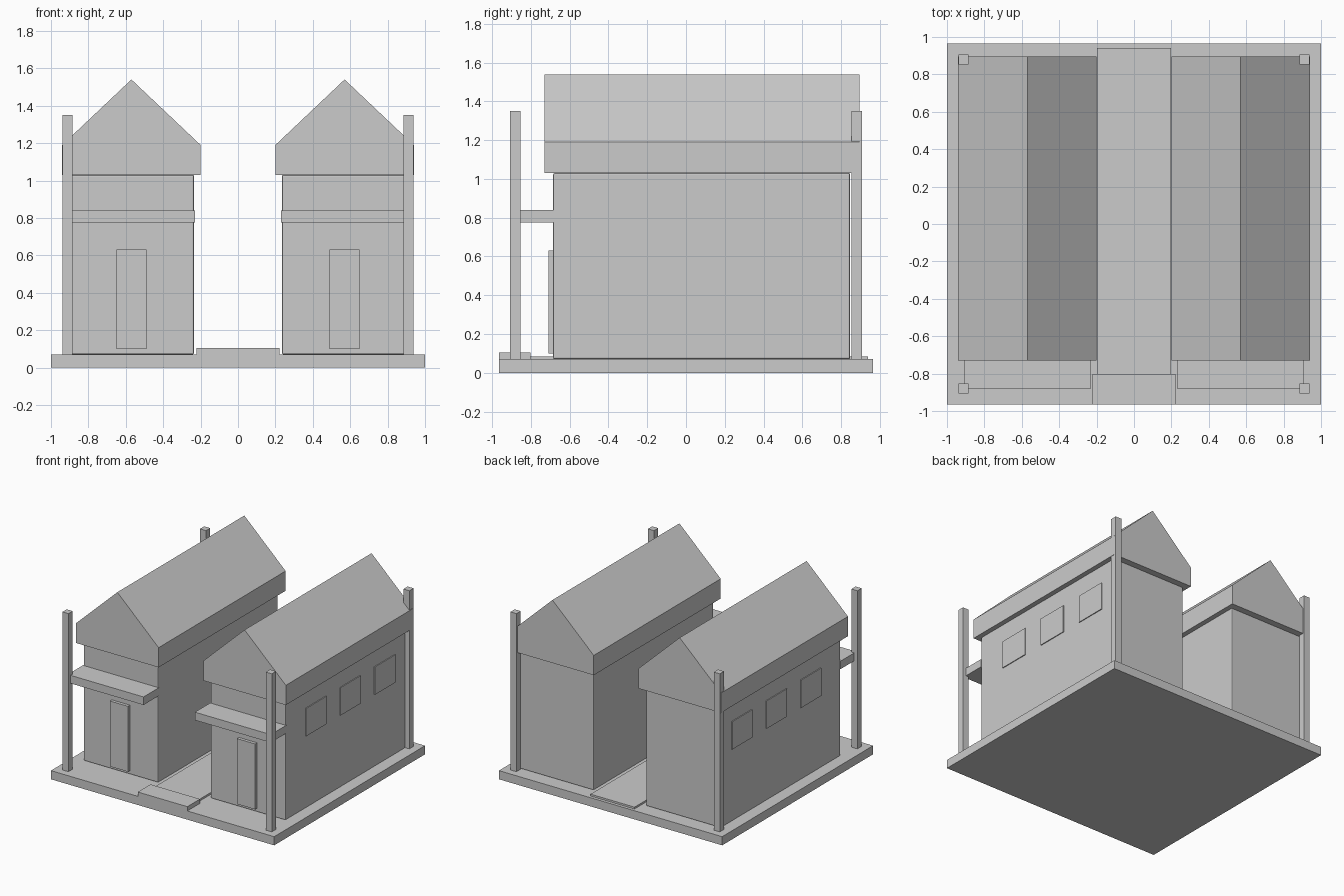
import bpy
import bmesh

if "Cube" in bpy.data.objects:
    bpy.data.objects.remove(bpy.data.objects["Cube"])


def add_mesh(name, bm):
    bmesh.ops.recalc_face_normals(bm, faces=bm.faces)
    mesh = bpy.data.meshes.new(name)
    bm.to_mesh(mesh)
    bm.free()
    obj = bpy.data.objects.new(name, mesh)
    bpy.context.collection.objects.link(obj)
    return obj


def prism(name, profile, y0, y1):
    """Extrude an x/z profile from y0 to y1."""
    bm = bmesh.new()
    face = bm.faces.new([bm.verts.new((x, y0, z)) for x, z in profile])
    ext = bmesh.ops.extrude_face_region(bm, geom=[face])["geom"]
    verts = [v for v in ext if isinstance(v, bmesh.types.BMVert)]
    bmesh.ops.translate(bm, vec=(0, y1 - y0, 0), verts=verts)
    return add_mesh(name, bm)


def box(name, xs, ys, zs, bevel=0):
    x0, x1 = sorted(xs)
    obj = prism(name, [(x0, zs[0]), (x1, zs[0]), (x1, zs[1]), (x0, zs[1])], *ys)
    if bevel:
        mod = obj.modifiers.new("edge_bevel", 'BEVEL')
        mod.width = bevel
        mod.segments = 2
    return obj


# Ground slab, central walkway and entrance step
box("base_slab", (-1, 1), (-0.965, 0.965), (0, 0.07))
box("walkway", (-0.197, 0.197), (-0.94, 0.94), (0.07, 0.085))
box("entrance_step", (-0.222, 0.222), (-0.965, -0.803), (0.07, 0.105))

for side, s in (("left", -1), ("right", 1)):
    # Building walls with softened edges
    box(f"{side}_walls", (0.235 * s, 0.905 * s), (-0.685, 0.847), (0.07, 1.03), 0.008)

    # Gable roof with deep eaves
    prism(f"{side}_roof",
          [(0.2 * s, 1.03), (0.94 * s, 1.03), (0.94 * s, 1.19),
           (0.57 * s, 1.54), (0.2 * s, 1.19)], -0.73, 0.895)

    # Front door and canopy
    box(f"{side}_door", (0.488 * s, 0.65 * s), (-0.71, -0.68), (0.1, 0.63))
    box(f"{side}_canopy", (0.23 * s, 0.91 * s), (-0.88, -0.68), (0.775, 0.84))

    # Window panels on the outer wall
    for i, y in enumerate((-0.30, 0.14, 0.58)):
        box(f"{side}_window_{i + 1}", (0.89 * s, 0.912 * s),
            (y - 0.13, y + 0.13), (0.655, 0.88))

    # Corner posts
    for end, y in (("front", -0.88), ("back", 0.88)):
        box(f"{side}_{end}_post", (0.884 * s, 0.938 * s),
            (y - 0.027, y + 0.027), (0.07, 1.35))
